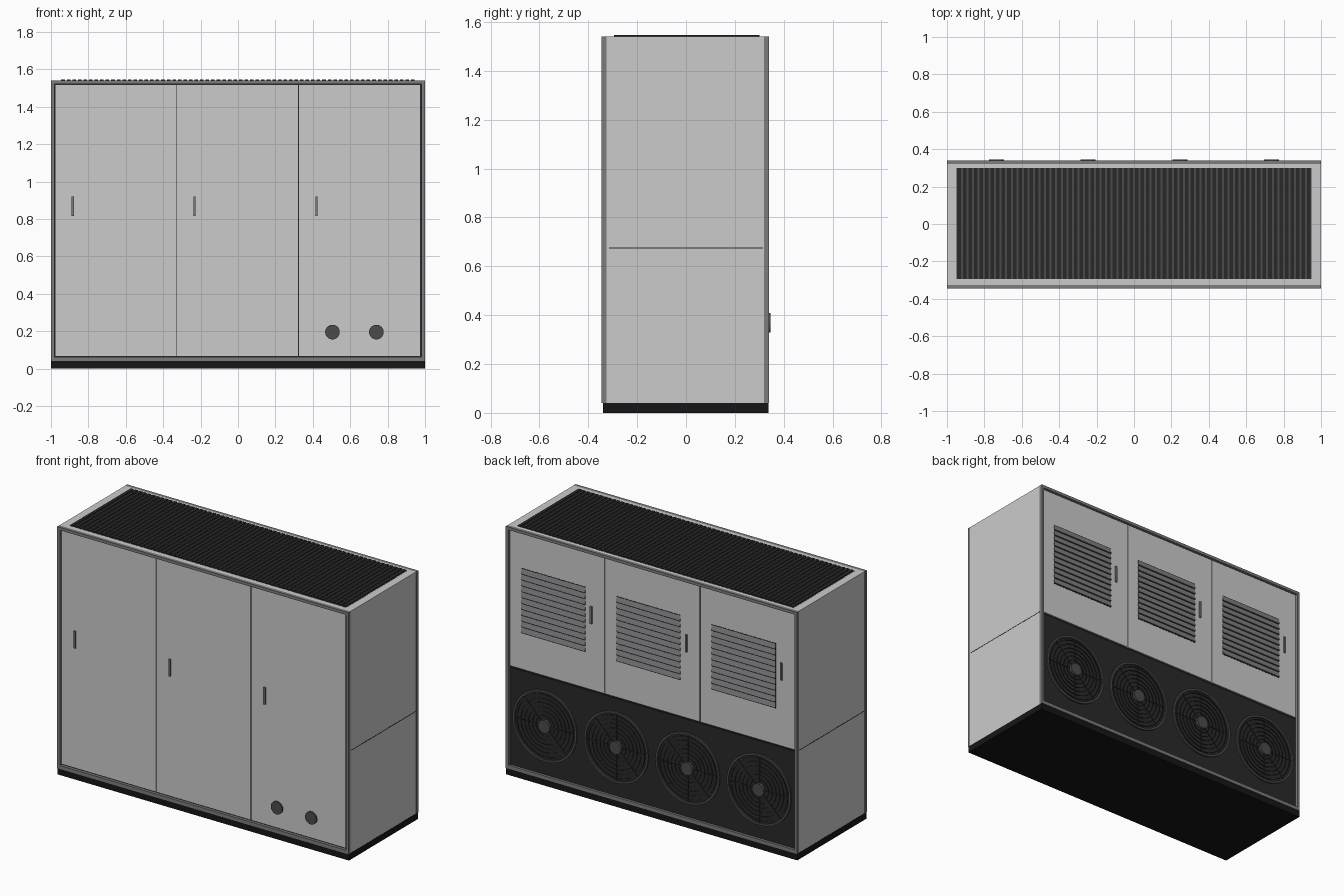
import bpy, bmesh, math
from mathutils import Matrix, Vector

if "Cube" in bpy.data.objects:
    bpy.data.objects.remove(bpy.data.objects["Cube"])


def mat(name, v):
    m = bpy.data.materials.new(name)
    m.diffuse_color = (v, v, v * 1.05, 1)
    m.use_nodes = True
    m.node_tree.nodes["Principled BSDF"].inputs["Base Color"].default_value = m.diffuse_color
    return m


BLACK, DARK = mat("black", 0.008), mat("dark", 0.022)
RING, TRIM = mat("ring_grey", 0.07), mat("trim_grey", 0.2)
LOUVER = mat("louver_grey", 0.22)


def finish(name, bm, m=None, smooth=False):
    me = bpy.data.meshes.new(name)
    bmesh.ops.recalc_face_normals(bm, faces=bm.faces)
    bm.to_mesh(me)
    bm.free()
    ob = bpy.data.objects.new(name, me)
    bpy.context.collection.objects.link(ob)
    if m:
        me.materials.append(m)
    if smooth:
        bpy.ops.object.select_all(action='DESELECT')
        ob.select_set(True)
        bpy.context.view_layer.objects.active = ob
        bpy.ops.object.shade_smooth_by_angle(angle=math.radians(35))
    return ob


def add_box(bm, lo, hi, rot=None):
    lo, hi = Vector(lo), Vector(hi)
    s = hi - lo
    M = Matrix.Translation((lo + hi) / 2)
    if rot:
        M = M @ rot
    bmesh.ops.create_cube(bm, size=1, matrix=M @ Matrix.Diagonal((s.x, s.y, s.z, 1)))


def boxes(name, items, m=None):
    bm = bmesh.new()
    for it in items:
        add_box(bm, *it)
    return finish(name, bm, m)


def add_cyl(bm, x, z, r, y0, y1, seg=32, r2=None):
    M = Matrix.Translation((x, (y0 + y1) / 2, z)) @ Matrix.Rotation(math.pi / 2, 4, 'X')
    bmesh.ops.create_cone(bm, cap_ends=True, segments=seg, radius1=r2 or r, radius2=r,
                          depth=abs(y1 - y0), matrix=M)


def add_ring(bm, x, z, r, w, y0, y1, seg=48):
    # flat annulus with a rectangular section, axis along y
    loops = []
    for i in range(seg):
        a = 2 * math.pi * i / seg
        loops.append([bm.verts.new((x + q * math.cos(a), y, z + q * math.sin(a)))
                      for q, y in ((r, y0), (r, y1), (r - w, y1), (r - w, y0))])
    for i in range(seg):
        a, b = loops[i], loops[(i + 1) % seg]
        for k in range(4):
            bm.faces.new((a[k], a[(k + 1) % 4], b[(k + 1) % 4], b[k]))


# base and cabinet
boxes("base_plinth", [((-1, -.34, 0), (1, .337, .04))], BLACK)
boxes("cabinet_body", [((-.999, -.325, .04), (.999, .32, 1.54))])
boxes("side_seams", [((s - .0005, -.315, .673), (s + .0005, .315, .677)) for s in (-.9995, .9995)], DARK)


# front and back frames around the recessed doors
def frame(name, y0, y1):
    boxes(name, [((-1, y0, .04), (-.982, y1, 1.54)), ((.982, y0, .04), (1, y1, 1.54)),
                 ((-.982, y0, .04), (.982, y1, .062)), ((-.982, y0, 1.522), (.982, y1, 1.54))], TRIM)


frame("front_frame", -.345, -.325)
frame("back_frame", .32, .34)

# dark backing seen through the door gaps
boxes("gap_backing", [((-.982, -.327, .062), (.982, -.325, 1.522)),
                      ((-.982, .32, .062), (.982, .322, 1.522))], DARK)

# doors with handles, and louvers on the back ones
for i, c in enumerate((-.653, -.002, .65)):
    boxes(f"front_door_{i}", [((c - .324, -.335, .068), (c + .324, -.326, 1.517))])
    h = c - .23
    boxes(f"front_handle_{i}", [((h - .006, -.344, .815), (h + .006, -.335, .92))], TRIM)

for i, c in enumerate((-.653, 0, .653)):
    boxes(f"back_door_{i}", [((c - .324, .321, .677), (c + .324, .33, 1.517))])
    h = c - .235
    boxes(f"back_handle_{i}", [((h - .006, .33, 1.088), (h + .006, .339, 1.195))], TRIM)
    x0, x1 = c - .195, c + .245
    boxes(f"louver_backing_{i}", [((x0, .328, .90), (x1, .331, 1.305))], DARK)
    tilt = Matrix.Rotation(math.radians(12), 4, 'X')
    slats = []
    for k in range(11):
        z = .92 + k * .0365
        slats.append(((x0, .3305, z - .0155), (x1, .3345, z + .0155), tilt))
    boxes(f"louver_slats_{i}", slats, LOUVER)

# pipe connections low on the front
for i, x in enumerate((.505, .74)):
    bm = bmesh.new()
    add_cyl(bm, x, .195, .039, -.344, -.334)
    finish(f"pipe_port_{i}", bm, RING, True)

# fan panel and four fans on the back
boxes("fan_panel", [((-.98, .32, .064), (.98, .328, .667))], DARK)
for i, x in enumerate((-.735, -.245, .245, .735)):
    z = .368
    bm = bmesh.new()
    add_ring(bm, x, z, .22, .013, .327, .338)
    finish(f"fan_outer_ring_{i}", bm, RING, True)
    bm = bmesh.new()
    for k in range(6):
        add_ring(bm, x, z, .065 + k * .026, .004, .330, .334)
    for k in range(4):
        add_box(bm, (x - .21, .329, z - .002), (x + .21, .333, z + .002),
                Matrix.Rotation(k * math.pi / 4, 4, 'Y'))
    finish(f"fan_grille_{i}", bm, DARK, True)
    bm = bmesh.new()
    add_cyl(bm, x, z, .04, .328, .345)
    finish(f"fan_hub_{i}", bm, RING, True)

# top grille
boxes("top_grille_plate", [((-.95, -.295, 1.53), (.95, .3, 1.541))], RING)
n = 64
step = 1.9 / n
boxes("top_grille_slats", [((-.95 + k * step + .005, -.295, 1.535),
                            (-.95 + k * step + .024, .3, 1.546)) for k in range(n)], DARK)
